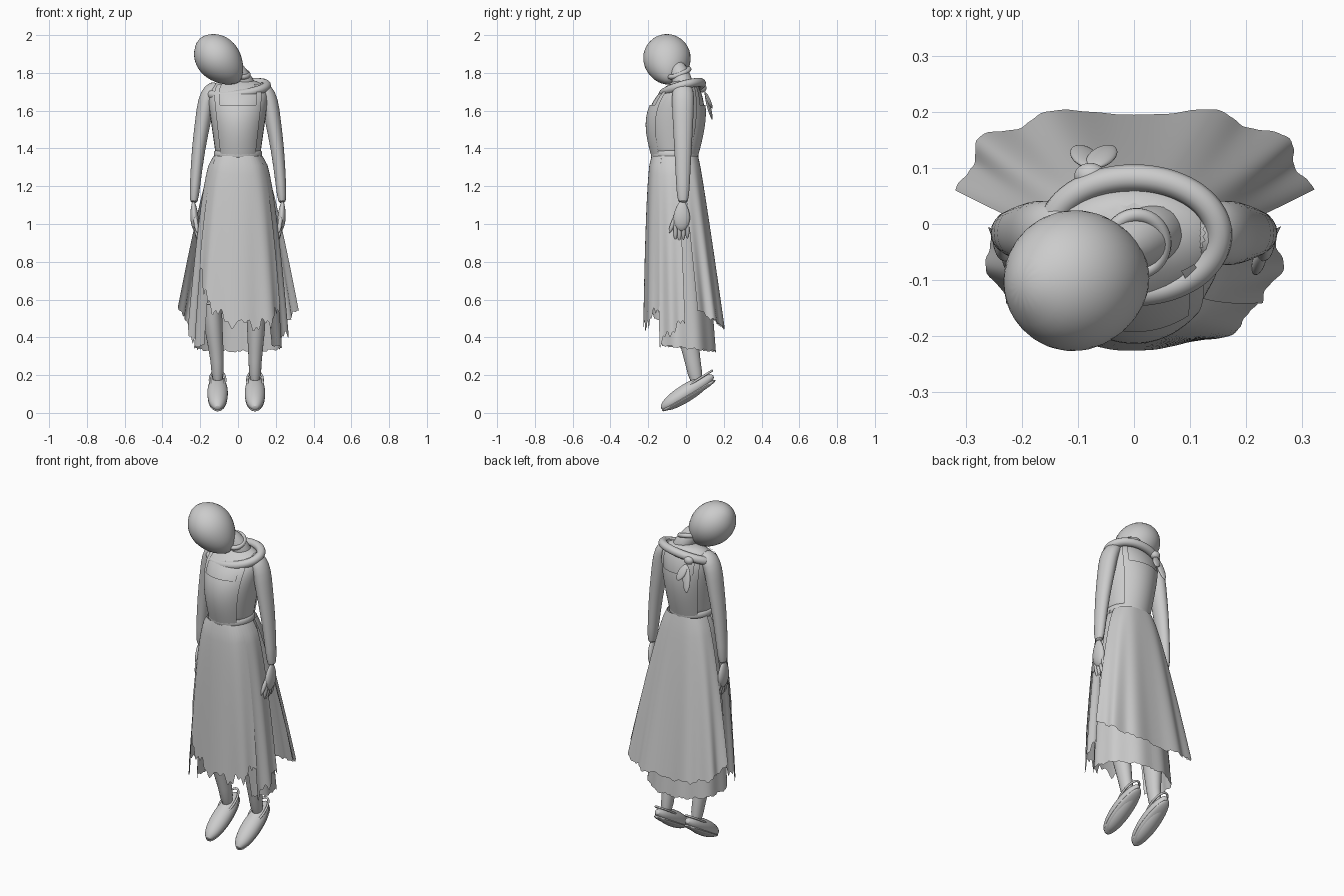
import bpy, math
from math import sin, cos, pi, radians
from mathutils import Vector

if "Cube" in bpy.data.objects:
    bpy.data.objects.remove(bpy.data.objects["Cube"])

GREY = (0.6, 0.6, 0.6, 1)
cloth = bpy.data.materials.new("plain grey")
cloth.use_nodes = True
cloth.diffuse_color = GREY
cloth.node_tree.nodes["Principled BSDF"].inputs["Base Color"].default_value = GREY


def add_mesh(name, verts, faces, subdivide=0):
    mesh = bpy.data.meshes.new(name)
    mesh.from_pydata(verts, [], faces)
    mesh.materials.append(cloth)
    obj = bpy.data.objects.new(name, mesh)
    bpy.context.collection.objects.link(obj)
    if subdivide:
        modifier = obj.modifiers.new("soften", "SUBSURF")
        modifier.levels = modifier.render_levels = subdivide
    bpy.ops.object.select_all(action="DESELECT")
    obj.select_set(True)
    bpy.context.view_layer.objects.active = obj
    bpy.ops.object.shade_smooth_by_angle(angle=radians(50))


def loft(name, rings, level_rings=False, sides=16):
    """Closed body through rings of (centre, half width, half depth)."""
    centres = [Vector(ring[0]) for ring in rings]
    last = len(rings) - 1
    verts, faces = [], []
    for i, (_, width, depth) in enumerate(rings):
        along = (centres[min(i + 1, last)] - centres[max(i - 1, 0)]).normalized()
        if level_rings:
            along = Vector((0, 0, 1))
        across = (Vector((1, 0, 0)) - along * along.x).normalized()
        other = along.cross(across)
        for k in range(sides):
            a = math.tau * k / sides
            verts.append(centres[i] + across * width * cos(a) + other * depth * sin(a))
    for i in range(last):
        low, high = i * sides, (i + 1) * sides
        for k in range(sides):
            n = (k + 1) % sides
            faces.append((low + k, low + n, high + n, high + k))
    faces.append(tuple(reversed(range(sides))))
    faces.append(tuple(range(last * sides, len(verts))))
    add_mesh(name, verts, faces, subdivide=1)


def limb(name, joints, depth_ratio):
    """Tapering limb through (x, y, z, radius) joints."""
    loft(name, [((x, y, z), radius, radius * depth_ratio) for x, y, z, radius in joints])


def spindle(name, start, end, width, depth, power=0.5, lean=1.0, steps=10):
    """Rounded form between two points; lean above one moves its bulge to the end."""
    start, end = Vector(start), Vector(end)
    rings = []
    for i in range(steps + 1):
        t = 0.01 + 0.98 * i / steps
        bulge = sin(pi * t ** lean) ** power
        rings.append((start.lerp(end, t), width * bulge, depth * bulge))
    loft(name, rings)


def hoop(name, centre, width, depth, tilt_x, tilt_y, thickness):
    """Tilted oval cord."""
    curve = bpy.data.curves.new(name, "CURVE")
    curve.dimensions = "3D"
    curve.bevel_depth, curve.bevel_resolution = thickness, 3
    line = curve.splines.new("NURBS")
    count = 16
    line.points.add(count - 1)
    for i, point in enumerate(line.points):
        c, s = cos(math.tau * i / count), sin(math.tau * i / count)
        point.co = (*(Vector(centre) + Vector((width * c, depth * s, tilt_x * c + tilt_y * s))), 1)
    line.use_cyclic_u = True
    curve.materials.append(cloth)
    bpy.context.collection.objects.link(bpy.data.objects.new(name, curve))


def drape(name, shape, top, start, end, hem, folds=0, fold_depth=0.0, square=1.0, columns=72, rows=18):
    """Hanging sheet; angle zero is the front and positive angles turn to the left side."""
    verts, faces = [], []
    for c in range(columns + 1):
        degrees = start + (end - start) * c / columns
        a = radians(degrees)
        low = hem(degrees)
        for r in range(rows + 1):
            t = r / rows
            z = top + (low - top) * t
            width, depth, middle = shape(z)
            fold = 1 + fold_depth * t * cos(folds * a)
            x = math.copysign(abs(sin(a)) ** square, sin(a)) * width * fold
            y = middle - math.copysign(abs(cos(a)) ** square, cos(a)) * depth * fold
            verts.append((x, y, z))
    for c in range(columns):
        for r in range(rows):
            i = c * (rows + 1) + r
            faces.append((i, i + 1, i + rows + 2, i + rows + 1))
    add_mesh(name, verts, faces)


def tear(angle, amount):
    """Uneven hem made of broad and narrow tongues."""
    return amount * (0.6 * sin(0.3 * angle) + 0.4 * sin(0.8 * angle + 1))


# Body shapes by height: half width, half depth and y of the middle
WAIST, NECKLINE, COLLAR = 1.36, 1.63, 1.77


def bodice(z):
    u = (z - WAIST) / (COLLAR - WAIST)
    width = (0.12 + 0.06 * u) * (1 - 0.6 * u ** 14)
    depth = (0.12 + 0.035 * sin(pi * u)) * (1 - 0.6 * u ** 6)
    return width, depth, 0.055 * u ** 3 - 0.06


def bib(z):
    width, depth, middle = bodice(z)
    return width + 0.004, depth + 0.004, middle


def skirt(flare, curve, deepen, shift, margin=0.0):
    def shape(z):
        t = max(0, WAIST - z)
        spread = t ** curve
        return 0.118 + margin + flare * spread, 0.118 + margin + deepen * spread, shift * t - 0.06
    return shape


# Head, drooping forward to the right
spindle("head", (0.01, -0.09, 1.75), (-0.205, -0.11, 1.985), 0.12, 0.13, lean=1.15)
limb("neck", [(0.05, -0.01, 1.7, 0.065), (0.025, -0.02, 1.77, 0.05), (-0.05, -0.06, 1.86, 0.05)], 1)
hoop("neck_band", (0.005, -0.035, 1.8), 0.05, 0.052, -0.01, 0.02, 0.013)

# Bodice, bibs with straps, and waistband
steps = 14
heights = [WAIST + (COLLAR - WAIST) * i / steps for i in range(steps + 1)]
loft("bodice", [((0, bodice(z)[2], z), *bodice(z)[:2]) for z in heights], level_rings=True)
for name, middle in (("front", 0), ("back", 180)):
    drape(name + "_bib", bib, NECKLINE, middle - 48, middle + 48, lambda a: WAIST, columns=24)
    for side in (-1, 1):
        drape(name + "_strap", bib, 1.74, middle + side * 36, middle + side * 48, lambda a: NECKLINE, columns=4)
loft("waistband", [((0, -0.06, WAIST + rise), 0.122 + grow, 0.12 + grow) for rise, grow in
                   ((-0.02, 0), (-0.01, 0.01), (0.025, 0.01), (0.035, 0))], level_rings=True)

# Scarf, knotted behind
hoop("scarf", (0, -0.02, 1.715), 0.155, 0.105, 0.02, 0.03, 0.024)
knot = (-0.075, 0.1, 1.7)
spindle("scarf_knot", (-0.08, 0.07, 1.74), knot, 0.03, 0.025)
for side in (-1, 1):
    spindle("scarf_tail", knot, (-0.07 + 0.03 * side, 0.14, 1.58 + 0.03 * side), 0.025, 0.01)

# Underskirt, open over the shins in front
underskirt = skirt(0.11, 0.6, 0.06, 0.04)
drape("underskirt", underskirt, WAIST, -180, 180,
      lambda a: tear(a, 0.008) + (0.345 + 0.02 * cos(radians(a)) if abs(a) > 50 else 0.58 - 0.002 * a),
      folds=9, fold_depth=0.025, columns=110)

# Ragged apron, lowest left of the middle
drape("front_apron", skirt(0.14, 0.55, 0.07, 0.03, 0.004), WAIST, -62, 62,
      lambda a: 0.46 + 0.2 * ((a - 15) / 60) ** 2 + tear(a, 0.04), folds=10, fold_depth=0.025, square=0.75)

# Wide back panel with low centre and raised side tips
drape("back_skirt", skirt(0.22, 0.75, 0.07, 0.08, 0.006), WAIST, 100, 260,
      lambda a: 0.45 + 0.1 * ((a - 180) / 80) ** 2 + tear(a, 0.012),
      folds=11, fold_depth=0.04, square=0.7, columns=90)

# Torn strips at the sides
for side in (-1, 1):
    drape("side_strip", skirt(0.14, 0.55, 0.08, 0.03, 0.012), WAIST, side * 58, side * 98,
          lambda a: 0.37 + 0.003 * (abs(a) - 58) + tear(a, 0.03), folds=14, fold_depth=0.03, columns=36)

# Arms and hands
for side, label in ((-1, "right"), (1, "left")):
    limb(label + "_sleeve", [(side * x, -0.016, z, radius) for x, z, radius in (
        (0.1, 1.735, 0.03), (0.145, 1.71, 0.045), (0.17, 1.65, 0.046), (0.184, 1.55, 0.043),
        (0.21, 1.4, 0.036), (0.228, 1.2, 0.028), (0.235, 1.1, 0.023))], 1.3)
    spindle(label + "_hand", (side * 0.237, -0.02, 1.13), (side * 0.226, -0.025, 0.96), 0.022, 0.045, lean=1.3)
    for i in range(4):
        y = 0.021 * i - 0.056
        spindle(label + "_finger", (side * 0.23, y, 1.02), (side * 0.21, y, 0.905 + 0.008 * abs(i - 1)),
                0.012, 0.012, power=0.35, steps=6)
    spindle(label + "_thumb", (side * 0.23, -0.045, 1.06), (side * 0.215, -0.09, 0.95), 0.012, 0.013, steps=6)

# Legs, stocking bands and shoes pointing down
for label, hip, knee, foot in (("right", -0.08, -0.145, -0.108), ("left", 0.075, 0.1, 0.09)):
    calf = (knee + foot) / 2
    limb(label + "_leg", [(hip, -0.04, 1.1, 0.075), (knee, -0.03, 0.6, 0.054), (calf, 0.01, 0.42, 0.049),
                          (foot, 0.035, 0.27, 0.033), (foot, 0.06, 0.15, 0.034)], 1.2)
    hoop(label + "_stocking_band", (knee, -0.03, 0.58), 0.052, 0.06, 0, 0, 0.007)
    spindle(label + "_shoe", (foot, 0.15, 0.2), (foot, -0.135, 0.02), 0.056, 0.048, power=0.4, lean=1.1)
    spindle(label + "_sole", (foot, 0.16, 0.175), (foot, -0.13, 0.008), 0.054, 0.02, power=0.4, lean=1.1)
    hoop(label + "_shoe_rim", (foot, 0.06, 0.175), 0.042, 0.08, 0, 0.05, 0.006)
